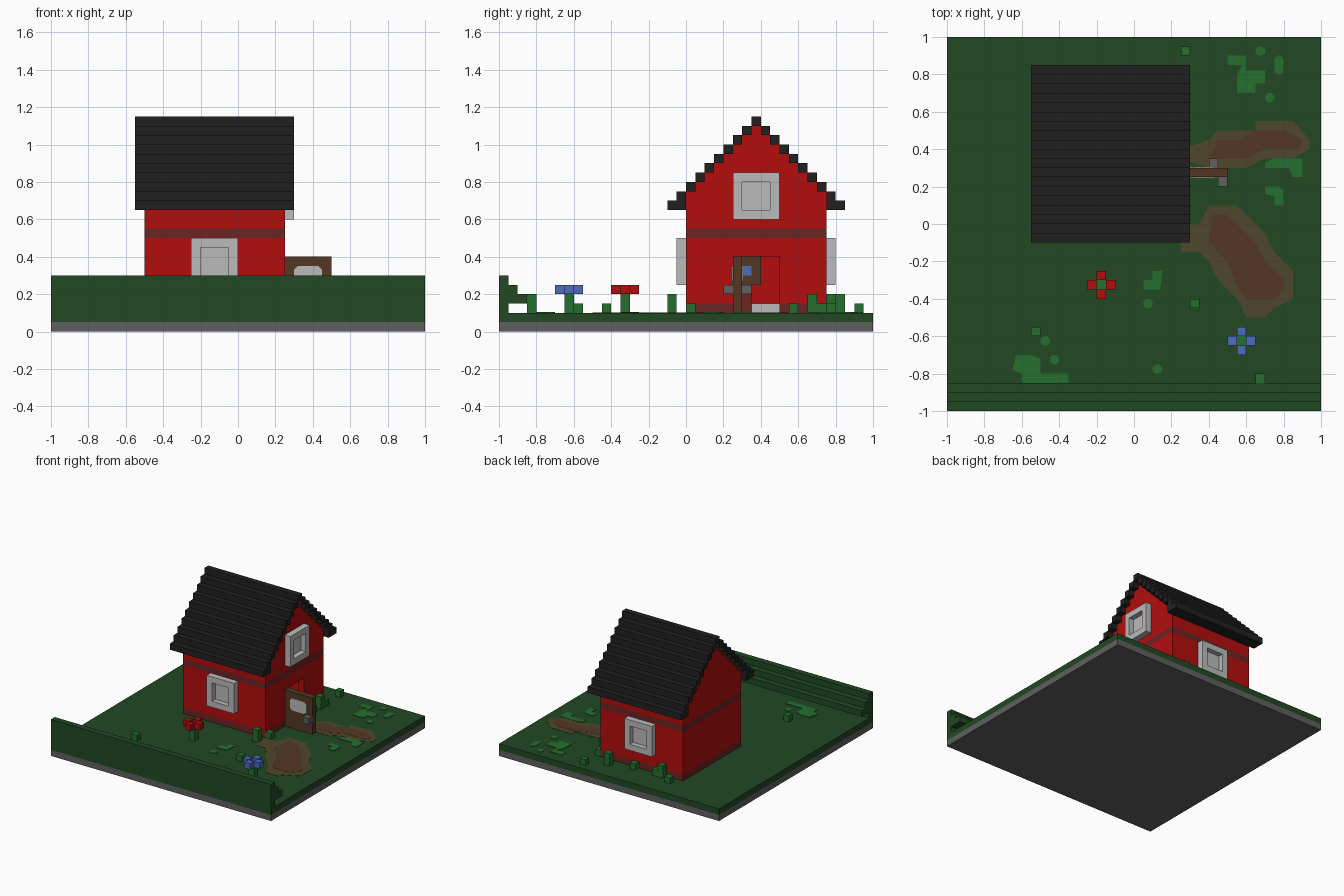
import bpy, bmesh
from mathutils import Vector

if "Cube" in bpy.data.objects:
    bpy.data.objects.remove(bpy.data.objects["Cube"])

U = 0.05  # block size


def material(name, rgb):
    m = bpy.data.materials.new(name)
    m.use_nodes = True
    m.diffuse_color = (*rgb, 1)
    bsdf = next(n for n in m.node_tree.nodes if n.type == 'BSDF_PRINCIPLED')
    bsdf.inputs["Base Color"].default_value = (*rgb, 1)
    bsdf.inputs["Roughness"].default_value = 0.9
    return m


RED = material("wall red", (0.45, 0.004, 0.004))
MAROON = material("trim dark red", (0.15, 0.017, 0.017))
BLACK = material("roof black", (0.0145, 0.0145, 0.0145))
GRASS = material("grass green", (0.015, 0.065, 0.016))
LEAF = material("leaf green", (0.017, 0.156, 0.027))
BROWN = material("earth brown", (0.088, 0.038, 0.017))
MUD = material("muddy olive", (0.077, 0.062, 0.024))
PALE = material("window grey", (0.5, 0.5, 0.5))
STONE = material("stone grey", (0.115, 0.115, 0.115))
BLUE = material("petal blue", (0.07, 0.145, 0.51))


def finish(name, bm, mats):
    bmesh.ops.recalc_face_normals(bm, faces=bm.faces)
    me = bpy.data.meshes.new(name)
    bm.to_mesh(me)
    bm.free()
    for m in mats:
        me.materials.append(m)
    ob = bpy.data.objects.new(name, me)
    bpy.context.collection.objects.link(ob)
    return ob


def boxes(name, mat, *spans):
    """Each span is (x0, x1, y0, y1, z0, z1)."""
    bm = bmesh.new()
    for x0, x1, y0, y1, z0, z1 in spans:
        for v in bmesh.ops.create_cube(bm, size=1)["verts"]:
            v.co = Vector(((x0 + x1) / 2 + v.co.x * (x1 - x0),
                           (y0 + y1) / 2 + v.co.y * (y1 - y0),
                           (z0 + z1) / 2 + v.co.z * (z1 - z0)))
    return finish(name, bm, [mat])


def prism(bm, points, axis, lo, hi):
    """Extrude a 2D outline along an axis from lo to hi."""
    place = {"x": lambda a, b, d: (d, a, b),
             "y": lambda a, b, d: (a, d, b),
             "z": lambda a, b, d: (a, b, d)}[axis]
    face = bm.faces.new([bm.verts.new(place(a, b, lo)) for a, b in points])
    out = bmesh.ops.extrude_face_region(bm, geom=[face])["geom"]
    shift = Vector(place(0, 0, hi - lo))
    for v in out:
        if isinstance(v, bmesh.types.BMVert):
            v.co += shift


def wall(name, points, axis, lo, hi):
    """Red wall with dark bands at the base and below the upper floor."""
    bm = bmesh.new()
    prism(bm, points, axis, lo, hi)
    for z in (0.15, 0.5, 0.55):
        geom = bm.verts[:] + bm.edges[:] + bm.faces[:]
        bmesh.ops.bisect_plane(bm, geom=geom, plane_co=(0, 0, z), plane_no=(0, 0, 1))
    for f in bm.faces:
        z = f.calc_center_median().z
        f.material_index = int(z < 0.15 or 0.5 < z < 0.55)
    return finish(name, bm, [RED, MAROON])


def plate(name, mat, top, *outlines):
    bm = bmesh.new()
    for pts in outlines:
        prism(bm, pts, "z", 0.099, top)
    return finish(name, bm, [mat])


def blob(x0, y0, x1, y1, c=0.015):
    """Rectangle outline with clipped corners."""
    return [(x0 + c, y0), (x1 - c, y0), (x1, y0 + c), (x1, y1 - c),
            (x1 - c, y1), (x0 + c, y1), (x0, y1 - c), (x0, y0 + c)]


# Ground and stepped front bank
boxes("ground_slab", STONE, (-1, 1, -1, 1, 0, 0.05))
boxes("lawn", GRASS, (-1, 1, -1, 1, 0.05, 0.1))
boxes("front_bank", GRASS, (-1, 1, -1, -0.95, 0.1, 0.3),
      (-1, 1, -0.95, -0.9, 0.15, 0.25), (-1, 1, -0.9, -0.85, 0.15, 0.2))

# Walls: plain front and back, stepped gables at the sides
for label, y in (("front", 0), ("back", 0.7)):
    wall(label + "_wall", [(-0.45, 0.1), (0.2, 0.1), (0.2, 0.75), (-0.45, 0.75)],
         "y", y, y + U)
slope = [(0, 0.75)]
for k in range(2, 9):
    slope += [(U * (k - 1), 0.65 + U * k), (U * (k - 1), 0.7 + U * k)]
gable = [(0.75 - y, z) for y, z in slope] + slope[::-1]
doorway = [(0.25, 0.1), (0.25, 0.4), (0.5, 0.4), (0.5, 0.1)]
wall("right_side_gable", [(0, 0.1), (0.75, 0.1)] + gable, "x", -0.5, -0.45)
wall("door_gable", [(0, 0.1)] + doorway + [(0.75, 0.1)] + gable, "x", 0.2, 0.25)

# Stepped roof
rows = []
for k in range(10):
    y, z = -0.1 + U * k, 0.65 + U * k
    w = 0.1 if k == 0 else U
    rows.append((-0.55, 0.3, y, y + w, z, z + U))
    if k < 9:
        rows.append((-0.55, 0.3, 0.75 - y - w, 0.75 - y, z, z + U))
boxes("roof", BLACK, *rows)


# Windows: square frame standing out from the wall, recessed pane
def window(name, axis, u0, z0, wall_at, out):
    a, b = sorted((wall_at, wall_at + out * U))
    pa, pb = sorted((wall_at, wall_at + out * 0.008))
    parts = [(u0, u0 + 0.25, a, b, z0, z0 + U),
             (u0, u0 + 0.25, a, b, z0 + 0.2, z0 + 0.25),
             (u0, u0 + U, a, b, z0 + U, z0 + 0.2),
             (u0 + 0.2, u0 + 0.25, a, b, z0 + U, z0 + 0.2),
             (u0 + U, u0 + 0.2, pa, pb, z0 + U, z0 + 0.2)]
    if axis == "x":
        parts = [(p[2], p[3], p[0], p[1], p[4], p[5]) for p in parts]
    boxes(name, PALE, *parts)


window("front_window", "y", -0.25, 0.25, 0, -1)
window("back_window", "y", -0.25, 0.25, 0.75, 1)
window("gable_window", "x", 0.25, 0.6, 0.25, 1)

# Open door with clipped pane and knobs
boxes("door", BROWN, (0.25, 0.5, 0.25, 0.3, 0.1, 0.4))
bm = bmesh.new()
prism(bm, blob(0.3, 0.25, 0.45, 0.35, 0.02), "y", 0.246, 0.304)
finish("door_pane", bm, [PALE])
boxes("door_knobs", STONE, (0.45, 0.5, 0.2, 0.25, 0.2, 0.25),
      (0.4, 0.45, 0.3, 0.35, 0.2, 0.25))

# Room seen through the doorway
boxes("picture_frame", BROWN, (-0.45, -0.42, 0.25, 0.4, 0.25, 0.4))
boxes("picture", BLUE, (-0.42, -0.415, 0.3, 0.35, 0.3, 0.35))
boxes("stool", MAROON, (-0.3, -0.25, 0.3, 0.35, 0.1, 0.2))
boxes("bed", PALE, (-0.3, 0.05, 0.35, 0.5, 0.1, 0.15))

# Muddy patches with brown centres
plate("mud_edges", MUD, 0.102,
      [(0.25, -0.15), (0.35, -0.15), (0.4, -0.2), (0.45, -0.3), (0.55, -0.4),
       (0.6, -0.5), (0.7, -0.5), (0.75, -0.45), (0.85, -0.4), (0.85, -0.25),
       (0.75, -0.15), (0.7, -0.05), (0.6, 0.05), (0.55, 0.1), (0.4, 0.1),
       (0.35, 0), (0.25, 0)],
      [(0.25, 0.35), (0.4, 0.3), (0.6, 0.3), (0.7, 0.35), (0.85, 0.35), (0.94, 0.4),
       (0.94, 0.45), (0.85, 0.55), (0.65, 0.55), (0.65, 0.5), (0.45, 0.5),
       (0.4, 0.45), (0.25, 0.4)])
plate("mud_centres", BROWN, 0.103,
      [(0.4, -0.1), (0.5, -0.2), (0.55, -0.33), (0.6, -0.4), (0.75, -0.4),
       (0.8, -0.35), (0.8, -0.3), (0.7, -0.2), (0.65, -0.1), (0.55, 0),
       (0.5, 0.05), (0.42, 0.05)],
      [(0.4, 0.35), (0.6, 0.35), (0.7, 0.4), (0.88, 0.4), (0.9, 0.45),
       (0.8, 0.5), (0.65, 0.5), (0.55, 0.45), (0.45, 0.45)])

# Low leaf patches
spots = [(0.675, 0.925), (0.725, 0.675), (0.075, -0.425), (0.125, -0.775),
         (-0.425, -0.725), (-0.475, -0.625)]
plate("leaf_patches", LEAF, 0.104,
      [(0.5, 0.85), (0.58, 0.85), (0.55, 0.8), (0.55, 0.7), (0.65, 0.7), (0.65, 0.75),
       (0.7, 0.75), (0.7, 0.82), (0.6, 0.82), (0.6, 0.9), (0.5, 0.9)],
      [(0.7, 0.3), (0.75, 0.3), (0.83, 0.3), (0.85, 0.25), (0.9, 0.25), (0.9, 0.35),
       (0.75, 0.35), (0.7, 0.33)],
      [(0.75, 0.1), (0.8, 0.1), (0.8, 0.18), (0.77, 0.2), (0.7, 0.2), (0.7, 0.16),
       (0.75, 0.15)],
      [(0.05, -0.35), (0.14, -0.35), (0.15, -0.25), (0.1, -0.25), (0.1, -0.3),
       (0.05, -0.3)],
      [(-0.6, -0.85), (-0.35, -0.85), (-0.35, -0.8), (-0.5, -0.8), (-0.5, -0.72),
       (-0.55, -0.7), (-0.63, -0.7), (-0.65, -0.78), (-0.6, -0.8)],
      blob(0.75, 0.8, 0.8, 0.9),
      *[blob(x - 0.025, y - 0.025, x + 0.025, y + 0.025) for x, y in spots])

# Upright block plants: corner position and height in blocks
plants = [(0.25, 0.9, 1), (0.3, -0.45, 1), (-0.55, -0.6, 1), (0.65, -0.85, 2),
          (0.2, -0.1, 2), (0.25, 0, 1), (0.25, 0.55, 1), (0.25, 0.65, 2),
          (0.25, 0.7, 1), (0.1, 0.8, 2), (-0.1, 0.75, 1), (-0.3, 0.75, 1),
          (-0.35, 0.75, 2), (-0.45, 0.8, 1)]
boxes("block_plants", LEAF,
      *[(x, x + U, y, y + U, 0.1, 0.1 + U * n) for x, y, n in plants])

# Flowers: four petals around a stem
for label, mat, x, y in (("red", RED, -0.2, -0.35), ("blue", BLUE, 0.55, -0.65)):
    boxes(label + "_flower_stem", LEAF, (x, x + U, y, y + U, 0.1, 0.21))
    boxes(label + "_flower_petals", mat,
          *[(x + U * i, x + U * (i + 1), y + U * j, y + U * (j + 1), 0.2, 0.25)
            for i, j in ((1, 0), (-1, 0), (0, 1), (0, -1))])
